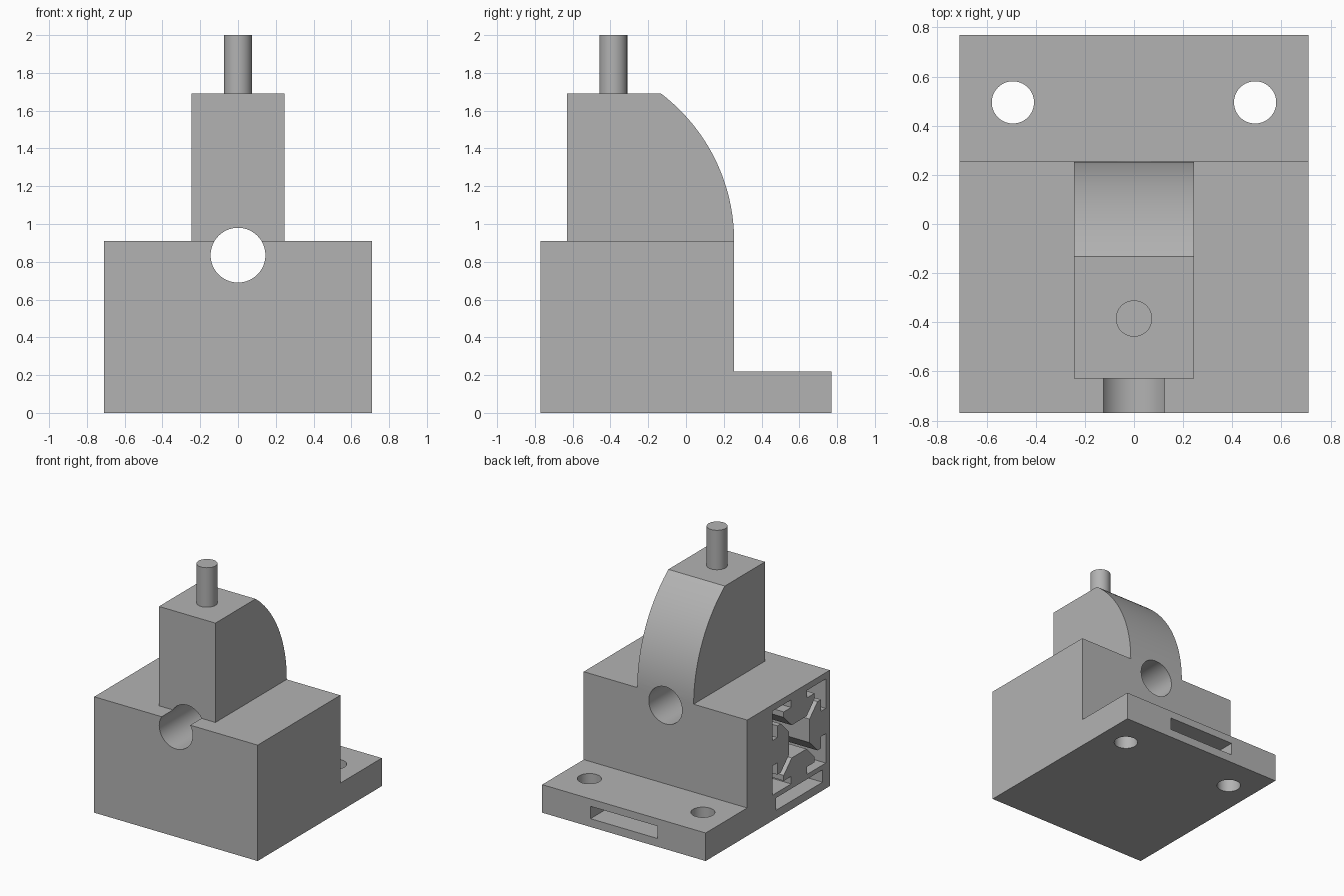
import bpy, bmesh, math
from mathutils import Vector

cube = bpy.data.objects.get("Cube")
if cube:
    bpy.data.objects.remove(cube, do_unlink=True)

grey = bpy.data.materials.new("plain_grey")
grey.use_nodes = True
grey.diffuse_color = (0.45, 0.45, 0.45, 1)
grey.node_tree.nodes["Principled BSDF"].inputs["Base Color"].default_value = (0.45, 0.45, 0.45, 1)


def prism(name, pts, lo, hi):
    """Extrude a (y, z) outline along x from lo to hi."""
    bm = bmesh.new()
    base = bm.faces.new([bm.verts.new((lo, y, z)) for y, z in pts])
    ext = bmesh.ops.extrude_face_region(bm, geom=[base])
    moved = [v for v in ext["geom"] if isinstance(v, bmesh.types.BMVert)]
    bmesh.ops.translate(bm, verts=moved, vec=Vector((hi - lo, 0, 0)))
    bmesh.ops.recalc_face_normals(bm, faces=bm.faces)
    mesh = bpy.data.meshes.new(name)
    bm.to_mesh(mesh)
    bm.free()
    mesh.materials.append(grey)
    ob = bpy.data.objects.new(name, mesh)
    bpy.context.collection.objects.link(ob)
    return ob


def box(name, x, y, z):
    return prism(name, [(y[0], z[0]), (y[1], z[0]), (y[1], z[1]), (y[0], z[1])], *x)


def cylinder(name, radius, length, loc, rot=(0, 0, 0)):
    bpy.ops.mesh.primitive_cylinder_add(vertices=64, radius=radius, depth=length,
                                        location=loc, rotation=rot)
    ob = bpy.context.object
    ob.name = name
    ob.data.materials.append(grey)
    return ob


def select(ob):
    bpy.ops.object.select_all(action='DESELECT')
    ob.select_set(True)
    bpy.context.view_layer.objects.active = ob


def combine(target, tool, operation):
    mod = target.modifiers.new("combine", 'BOOLEAN')
    mod.operation, mod.solver, mod.object = operation, 'EXACT', tool
    select(target)
    bpy.ops.object.modifier_apply(modifier=mod.name)
    bpy.data.objects.remove(tool, do_unlink=True)


front, back, wall = -0.77, 0.77, 0.255

# Block with rear mounting flange
body = prism("mount_body", [(front, 0), (back, 0), (back, 0.22), (wall, 0.22),
                            (wall, 0.91), (front, 0.91)], -0.71, 0.71)

# Upright with curved back
radius, top = 0.98, 1.69
sweep = math.asin((top - 0.91) / radius)
arc = [(wall - radius + radius * math.cos(sweep * i / 24),
        0.91 + radius * math.sin(sweep * i / 24)) for i in range(25)]
upright = prism("upright", [(-0.63, 0.5), (wall, 0.5)] + arc + [(-0.63, top)], -0.245, 0.245)
combine(body, upright, 'UNION')

# Horizontal bore and flange screw holes
combine(body, cylinder("bore", 0.145, 2, (0, 0, 0.835), (math.pi / 2, 0, 0)), 'DIFFERENCE')
for x in (-0.493, 0.493):
    combine(body, cylinder("screw_hole", 0.086, 1, (x, 0.495, 0.1)), 'DIFFERENCE')

# Flat channel turning from the side to the back
channel_z = (0.065, 0.162)
channel = prism("channel", [(-0.68, channel_z[0]), (-0.1, channel_z[0]),
                            (-0.1, channel_z[1]), (-0.68, channel_z[1])], -0.9, 0.29)
combine(channel, box("back_channel", (-0.29, 0.29), (-0.68, 0.9), channel_z), 'UNION')
combine(body, channel, 'DIFFERENCE')

# Slotted rail socket in the side: one quarter outline turned four times
quarter = [(10, -3), (8.2, -3), (8.2, -5.8), (6.9, -5.8), (3.9, -2.8),
           (3.9, 2.8), (6.9, 5.8), (8.2, 5.8), (8.2, 3), (10, 3), (10, 10)]
outline = []
for turn in range(4):
    c, s = round(math.cos(turn * math.pi / 2)), round(math.sin(turn * math.pi / 2))
    outline += [(-0.39 + 0.033 * (u * c - v * s), 0.53 + 0.033 * (u * s + v * c))
                for u, v in quarter]
combine(body, prism("rail_socket", outline, -0.9, -0.3), 'DIFFERENCE')

# Top pin
pin = cylinder("top_pin", 0.074, 0.32, (0, -0.385, 1.84))

for ob in (body, pin):
    select(ob)
    bpy.ops.object.shade_smooth_by_angle(angle=math.radians(25))
